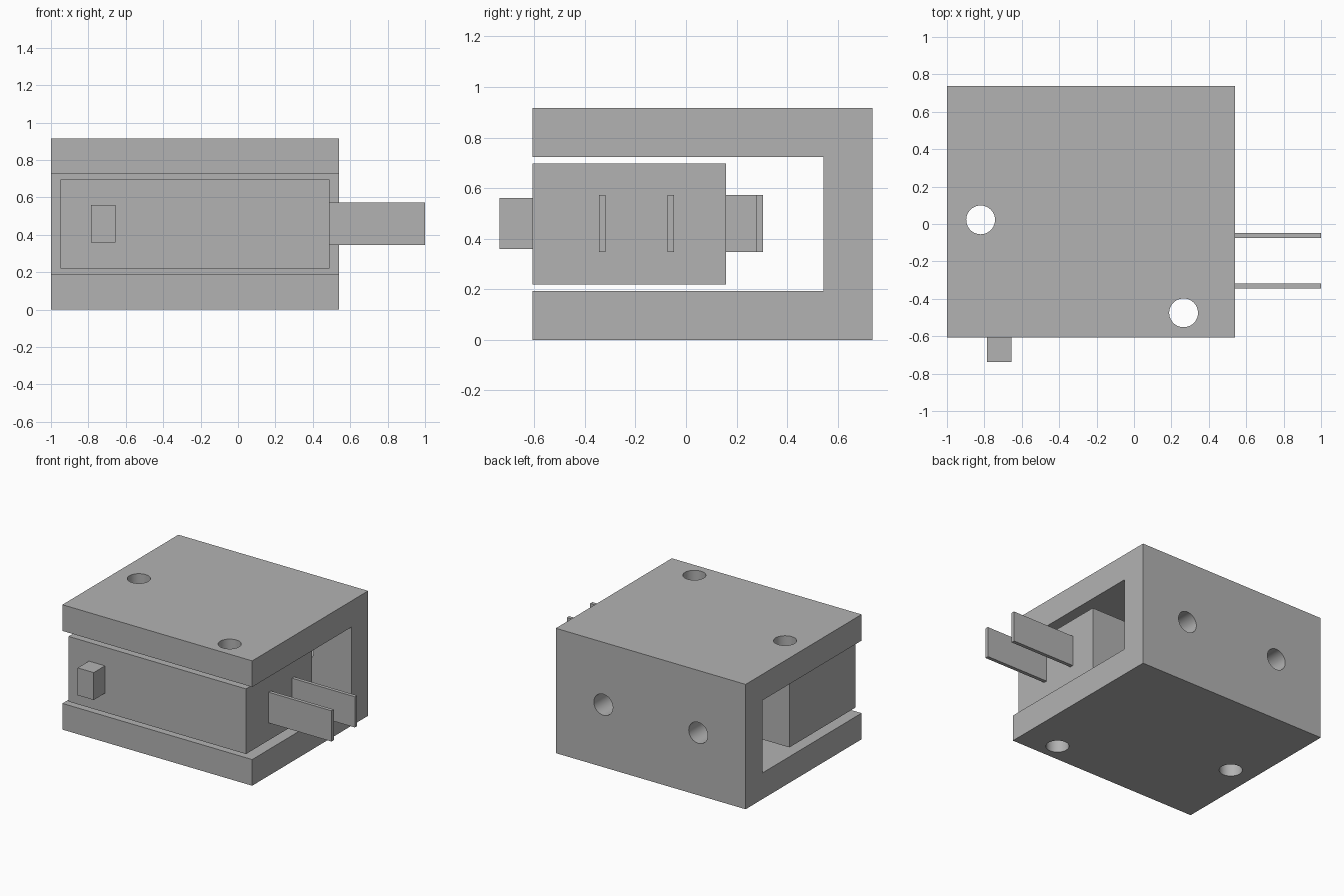
import bpy
import bmesh
from mathutils import Matrix, Vector

if "Cube" in bpy.data.objects:
    bpy.data.objects.remove(bpy.data.objects["Cube"], do_unlink=True)

grey = bpy.data.materials.new("plain grey")
grey.use_nodes = True
grey.diffuse_color = (0.45, 0.45, 0.45, 1)
grey.node_tree.nodes["Principled BSDF"].inputs["Base Color"].default_value = grey.diffuse_color


def add_object(name, bm):
    bmesh.ops.recalc_face_normals(bm, faces=bm.faces)
    mesh = bpy.data.meshes.new(name)
    bm.to_mesh(mesh)
    bm.free()
    mesh.materials.append(grey)
    obj = bpy.data.objects.new(name, mesh)
    bpy.context.collection.objects.link(obj)
    return obj


def extrude(name, points, direction):
    """Solid made by pushing a flat outline along a direction."""
    bm = bmesh.new()
    face = bm.faces.new([bm.verts.new(p) for p in points])
    moved = bmesh.ops.extrude_face_region(bm, geom=[face], use_keep_orig=True)["geom"]
    verts = [g for g in moved if isinstance(g, bmesh.types.BMVert)]
    bmesh.ops.translate(bm, verts=verts, vec=direction)
    return add_object(name, bm)


def box(name, x, y, z):
    base = [(x[0], y[0], z[0]), (x[1], y[0], z[0]), (x[1], y[1], z[0]), (x[0], y[1], z[0])]
    return extrude(name, base, (0, 0, z[1] - z[0]))


def drill(obj, center, axis, depth, radius=0.077):
    """Cut a round hole and apply it."""
    bm = bmesh.new()
    turn = Vector((0, 0, 1)).rotation_difference(Vector(axis)).to_matrix().to_4x4()
    bmesh.ops.create_cone(bm, cap_ends=True, segments=40, radius1=radius, radius2=radius,
                          depth=depth, matrix=Matrix.Translation(center) @ turn)
    cutter = add_object("hole_cutter", bm)
    cutter.hide_render = True
    mod = obj.modifiers.new("hole", "BOOLEAN")
    mod.operation = "DIFFERENCE"
    mod.solver = "EXACT"
    mod.object = cutter
    bpy.context.view_layer.objects.active = obj
    bpy.ops.object.modifier_apply(modifier=mod.name)
    bpy.data.objects.remove(cutter, do_unlink=True)


# U-shaped bracket, open at the front and both ends
front, back, inner = -0.607, 0.737, 0.544
top, upper, lower = 0.916, 0.724, 0.192
profile = [(front, 0), (back, 0), (back, top), (front, top),
           (front, upper), (inner, upper), (inner, lower), (front, lower)]
bracket = extrude("mounting_bracket", [(-1, y, z) for y, z in profile], (1.54, 0, 0))

# Switch body held between the bracket plates
body = box("switch_body", (-0.95, 0.49), (front, 0.158), (0.219, 0.697))

# Two screw holes pass through the plates and the body
for x, y in ((-0.82, 0.022), (0.265, -0.475)):
    for part in (bracket, body):
        drill(part, (x, y, 0.46), (0, 0, 1), 2)

# Two mounting holes in the back wall
for x in (-0.615, 0.155):
    drill(bracket, (x, 0.64, 0.458), (0, 1, 0), 0.4)

for part in (bracket, body):
    part.select_set(True)
bpy.ops.object.shade_smooth_by_angle()

# Push button at the front
box("push_button", (-0.785, -0.655), (-0.737, front + 0.02), (0.359, 0.56))

# Flat terminals at the left end
for i, y in enumerate((-0.344, -0.074)):
    box(f"end_terminal_{i + 1}", (0.47, 1), (y, y + 0.026), (0.347, 0.572))

# Bent terminal behind the body, running toward the left end
bend = [(-0.2, 0.15), (-0.172, 0.15), (-0.172, 0.277), (0.3, 0.277), (0.3, 0.304), (-0.2, 0.304)]
extrude("bent_terminal", [(x, y, 0.347) for x, y in bend], (0, 0, 0.225))
